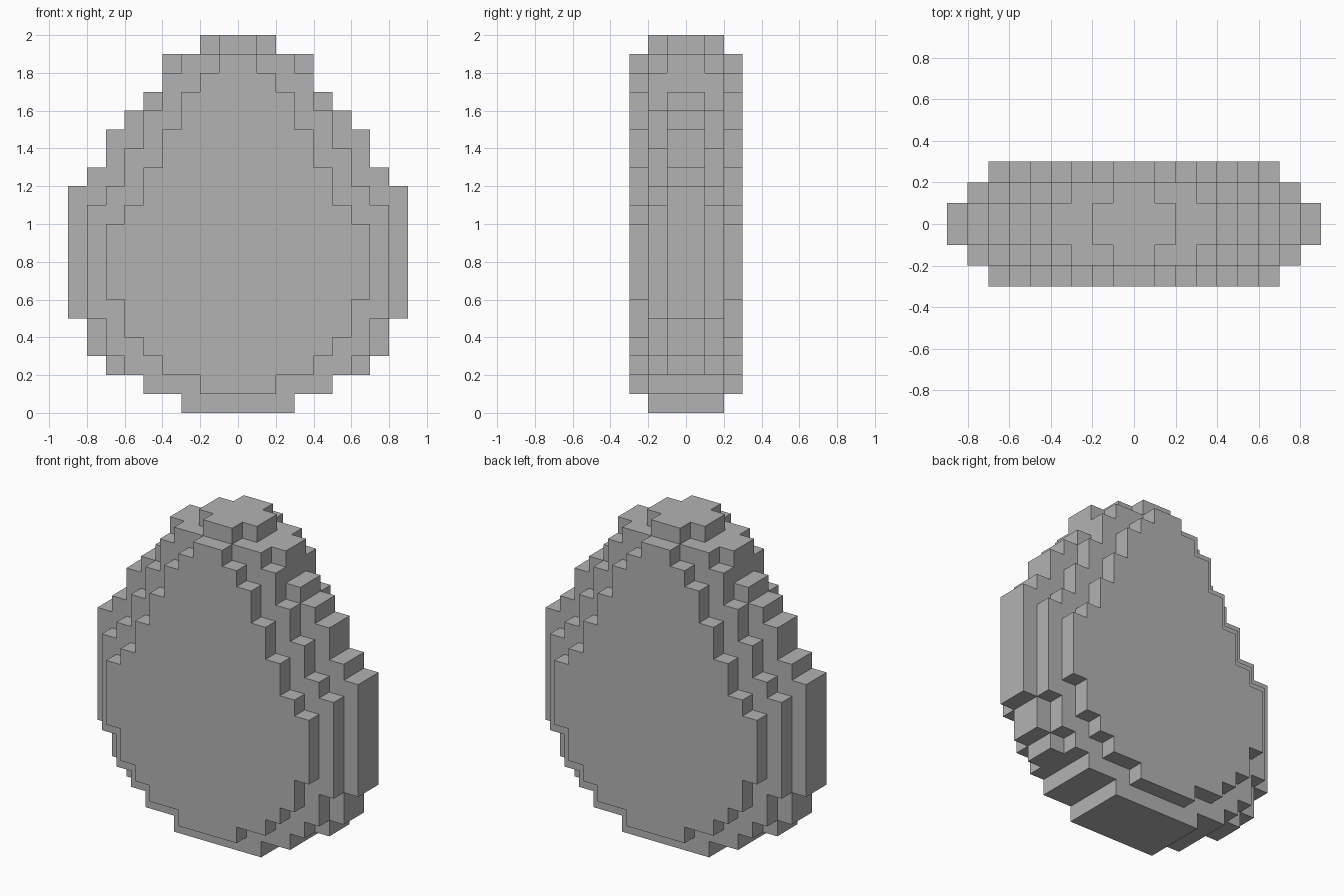
import bpy
import bmesh
from mathutils import Vector

cube = bpy.data.objects.get("Cube")
if cube:
    bpy.data.objects.remove(cube, do_unlink=True)

STEP = 0.1

# Half width of each block row, bottom to top, for the three depth layers
core_rows = [3, 5, 7, 8, 8, 9, 9, 9, 9, 9, 9, 9, 8, 7, 7, 6, 5, 4, 4, 2]
middle_rows = [3, 5, 6, 7, 7, 8, 8, 8, 8, 8, 8, 7, 6, 6, 5, 5, 4, 4, 3, 1]
face_rows = [0, 2, 4, 5, 6, 6, 7, 7, 7, 7, 6, 5, 5, 4, 4, 3, 3, 2, 1, 0]
layers = [core_rows, middle_rows, face_rows]


def filled(x, y, z):
    """True where a block lies inside the stepped egg."""
    depth = y if y >= 0 else -y - 1
    if depth >= len(layers) or not 0 <= z < len(core_rows):
        return False
    half = layers[depth][z]
    return -half <= x < half


def add_side(bm, cell, axis, sign):
    """Add one outward-facing square on the given side of a block."""
    centre = Vector(cell) + Vector((0.5, 0.5, 0.5))
    normal, u, v = Vector(), Vector(), Vector()
    normal[axis] = sign * 0.5
    u[(axis + 1) % 3] = 0.5
    v[(axis + 2) % 3] = 0.5 * sign
    corners = (-u - v, u - v, u + v, -u + v)
    bm.faces.new([bm.verts.new((centre + normal + c) * STEP) for c in corners])


# Outer shell of the blocks
bm = bmesh.new()
reach = max(core_rows)
for z in range(len(core_rows)):
    for y in range(-len(layers), len(layers)):
        for x in range(-reach, reach):
            if not filled(x, y, z):
                continue
            for axis in range(3):
                for sign in (-1, 1):
                    near = [x, y, z]
                    near[axis] += sign
                    if not filled(*near):
                        add_side(bm, (x, y, z), axis, sign)

# Weld the squares and merge them into large flat faces
bmesh.ops.remove_doubles(bm, verts=bm.verts[:], dist=0.001)
bmesh.ops.dissolve_limit(bm, angle_limit=0.01, verts=bm.verts[:], edges=bm.edges[:])

mesh = bpy.data.meshes.new("stepped_egg")
bm.to_mesh(mesh)
bm.free()
egg = bpy.data.objects.new("stepped_egg", mesh)
bpy.context.collection.objects.link(egg)

# Plain grey
grey = bpy.data.materials.new("plain_grey")
grey.use_nodes = True
colour = (0.45, 0.45, 0.45, 1)
grey.diffuse_color = colour
grey.node_tree.nodes["Principled BSDF"].inputs["Base Color"].default_value = colour
mesh.materials.append(grey)
